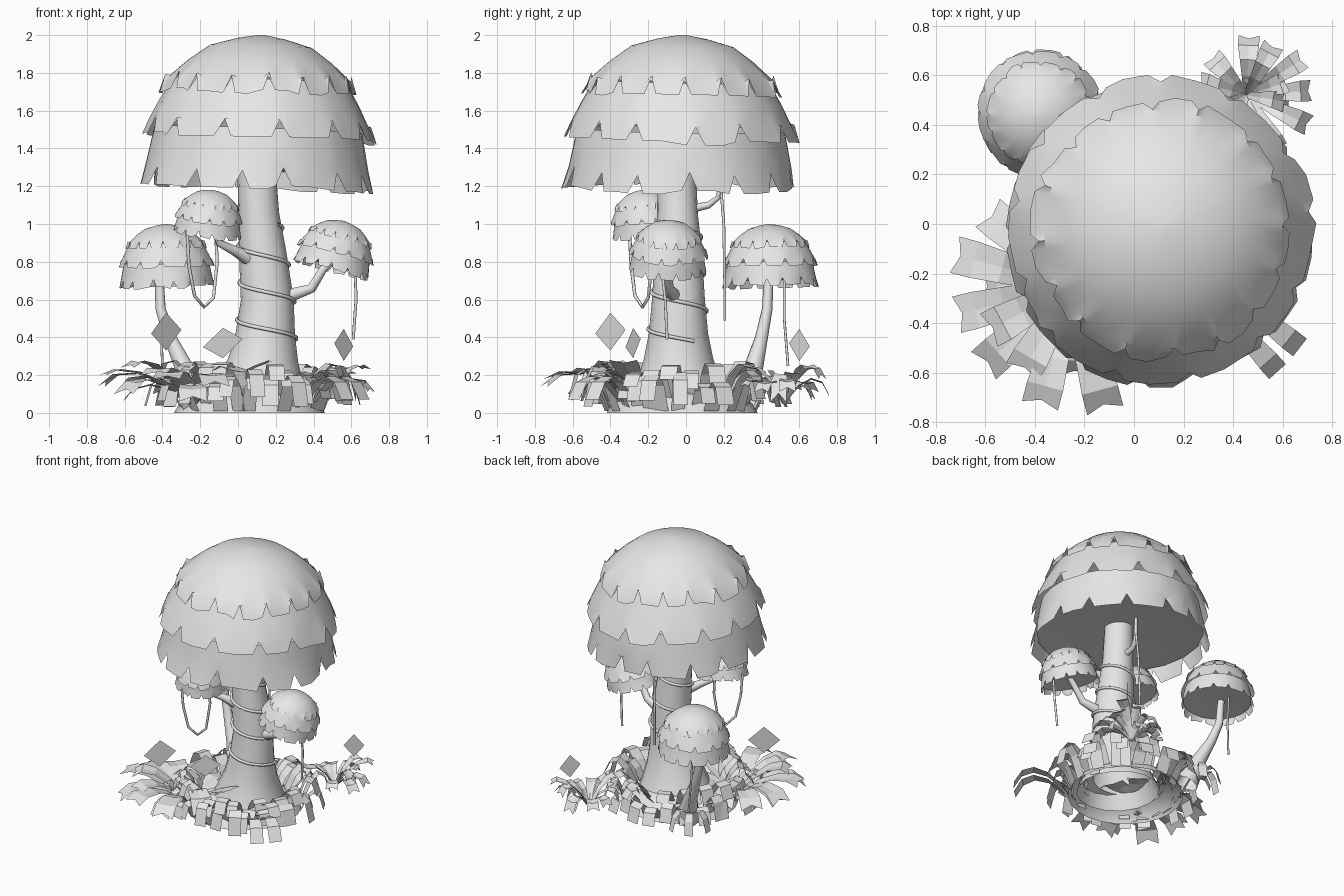
import bpy, bmesh, math, random
from mathutils import Vector, Euler

random.seed(4)
cube = bpy.data.objects.get("Cube")
if cube:
    bpy.data.objects.remove(cube, do_unlink=True)

GREY = bpy.data.materials.new("plain_grey")
GREY.use_nodes = True
GREY.diffuse_color = (0.8, 0.8, 0.8, 1)
GREY.node_tree.nodes["Principled BSDF"].inputs["Base Color"].default_value = (0.8, 0.8, 0.8, 1)


def add(name, mesh, smooth=None):
    mesh.materials.clear()
    mesh.materials.append(GREY)
    ob = bpy.data.objects.new(name, mesh)
    bpy.context.collection.objects.link(ob)
    if smooth:
        bpy.ops.object.select_all(action='DESELECT')
        ob.select_set(True)
        bpy.context.view_layer.objects.active = ob
        bpy.ops.object.shade_smooth_by_angle(angle=math.radians(smooth))
    return ob


def from_bmesh(name, bm, smooth=None):
    mesh = bpy.data.meshes.new(name)
    bm.to_mesh(mesh)
    bm.free()
    return add(name, mesh, smooth)


def tube(name, points, radii, sides=2):
    """Sweep a round section along a path with a radius at each point."""
    cu = bpy.data.curves.new(name, 'CURVE')
    cu.dimensions = '3D'
    cu.bevel_depth = 1
    cu.bevel_resolution = sides
    sp = cu.splines.new('POLY')
    sp.points.add(len(points) - 1)
    for i, (p, co) in enumerate(zip(sp.points, points)):
        p.co = (*co, 1)
        p.radius = radii[i] if isinstance(radii, (list, tuple)) else radii
    tmp = bpy.data.objects.new(name, cu)
    bpy.context.collection.objects.link(tmp)
    mesh = bpy.data.meshes.new_from_object(tmp.evaluated_get(bpy.context.evaluated_depsgraph_get()))
    bpy.data.objects.remove(tmp, do_unlink=True)
    return add(name, mesh, 50)


# Cap layers: (radius, depth below the top) and number of teeth
LAYERS = [
    ([(0.02, 0), (0.13, 0.02), (0.27, 0.06), (0.38, 0.14), (0.48, 0.23), (0.525, 0.31)], 16),
    ([(0.46, 0.24), (0.53, 0.36), (0.58, 0.46), (0.62, 0.55)], 13),
    ([(0.55, 0.5), (0.57, 0.6), (0.59, 0.7), (0.615, 0.81)], 14),
]


def cap(name, top, scale, tilt):
    """Three overlapping skirts with notched rims, closed by a shallow underside."""
    bm = bmesh.new()
    for profile, teeth in LAYERS:
        cols = []
        for k in range(teeth):
            jit, drop = random.uniform(-0.12, 0.12), random.uniform(-0.015, 0.015)
            for frac, notch in ((0, 0), (0.16, 1), (0.32, 0), (0.66, 0)):
                cols.append(((k + frac + jit) * math.tau / teeth, notch, drop))
        rings = []
        for j, (r, d) in enumerate(profile):
            ring = []
            for a, notch, drop in cols:
                rr, dd = r, d
                if j == len(profile) - 1:
                    rr += drop - 0.03 * notch
                    dd += drop - 0.095 * notch
                ring.append(bm.verts.new((rr * math.cos(a), rr * math.sin(a), -dd)))
            rings.append(ring)
        n = len(cols)
        for lo, hi in zip(rings[1:], rings):
            for i in range(n):
                bm.faces.new((lo[i], lo[(i + 1) % n], hi[(i + 1) % n], hi[i]))
        if profile is LAYERS[0][0]:
            bm.faces.new(rings[0])
    # Underside
    rim = [bm.verts.new((0.58 * math.cos(a), 0.58 * math.sin(a), -0.71))
           for a in (i * math.tau / 20 for i in range(20))]
    mid = bm.verts.new((0, 0, -0.66))
    for i in range(20):
        bm.faces.new((mid, rim[(i + 1) % 20], rim[i]))
    ob = from_bmesh(name, bm, 35)
    ob.location = top
    ob.scale = (scale,) * 3
    ob.rotation_euler = Euler([math.radians(t) for t in tilt])


cap("main_cap", (0.125, -0.018, 2.0), 1, (-1, 2, 0))
cap("back_cap", (-0.385, 0.44, 1.0), 0.41, (0, -2, 40))
cap("front_cap", (-0.135, -0.235, 1.18), 0.295, (9, -4, 70))
cap("side_cap", (0.565, -0.085, 1.015), 0.335, (0, 16, 10))

# Trunk, stems and branches
trunk_path = [(0.115, -0.035, 0.02), (0.12, -0.035, 0.14), (0.135, -0.04, 0.28), (0.145, -0.04, 0.42),
              (0.155, -0.04, 0.6), (0.13, -0.04, 0.85), (0.11, -0.045, 1.05), (0.095, -0.05, 1.35)]
trunk_radii = [0.29, 0.235, 0.185, 0.157, 0.14, 0.125, 0.108, 0.1]
tube("trunk", trunk_path, trunk_radii, 6)
tube("back_stem", [(-0.22, 0.3, 0.06), (-0.29, 0.36, 0.25), (-0.36, 0.4, 0.4), (-0.41, 0.43, 0.55),
                   (-0.42, 0.44, 0.76)], [0.085, 0.05, 0.034, 0.028, 0.024], 3)
tube("side_branch", [(0.2, -0.06, 0.6), (0.3, -0.07, 0.63), (0.39, -0.09, 0.66), (0.45, -0.1, 0.76),
                     (0.53, -0.09, 0.84)], [0.045, 0.034, 0.026, 0.022, 0.02], 3)
tube("front_branch", [(0.07, -0.1, 0.81), (-0.02, -0.15, 0.86), (-0.1, -0.21, 0.9), (-0.14, -0.24, 1.02)],
     [0.04, 0.026, 0.02, 0.018], 3)
tube("back_twig", [(0.11, 0.02, 1.08), (0.11, 0.12, 1.1), (0.13, 0.17, 1.14), (0.15, 0.2, 1.29)],
     [0.025, 0.018, 0.014, 0.01])

# Vine wound around the trunk
spiral = []
for i in range(61):
    z, a = 1.0 - 0.62 * i / 60, math.pi * 1.8 + 6.36 * math.pi * i / 60
    k = next(k for k in range(len(trunk_path) - 1) if trunk_path[k + 1][2] >= z)
    f = (z - trunk_path[k][2]) / (trunk_path[k + 1][2] - trunk_path[k][2])
    c = Vector(trunk_path[k]).lerp(Vector(trunk_path[k + 1]), f)
    r = trunk_radii[k] * (1 - f) + trunk_radii[k + 1] * f + 0.006
    spiral.append(c + Vector((r * math.cos(a), r * math.sin(a), 0)))
tube("trunk_vine", spiral, 0.01)

# Hanging vines
tube("loop_vine", [(-0.27, -0.3, 0.97), (-0.26, -0.29, 0.78), (-0.23, -0.27, 0.62), (-0.18, -0.23, 0.56),
                   (-0.13, -0.2, 0.61), (-0.11, -0.18, 0.8), (-0.12, -0.18, 0.98)], 0.009)
tube("back_vine", [(0.14, 0.18, 1.25), (0.13, 0.2, 1.0), (0.12, 0.205, 0.7), (0.12, 0.205, 0.49)], 0.008)
tube("side_vine", [(0.62, -0.13, 0.78), (0.625, -0.11, 0.6), (0.61, -0.1, 0.39)], 0.008)
tube("back_cap_vine", [(-0.42, 0.52, 0.75), (-0.41, 0.52, 0.5), (-0.4, 0.54, 0.25)], 0.007)

# Hollow ground mound
bm = bmesh.new()
rings = []
for r, z in ((0.22, 0.13), (0.3, 0.1), (0.37, 0.05), (0.4, 0.0)):
    rings.append([bm.verts.new((0.06 + r * math.cos(a), -0.02 + r * math.sin(a), z))
                  for a in (i * math.tau / 24 for i in range(24))])
for hi, lo in zip(rings, rings[1:]):
    for i in range(24):
        bm.faces.new((lo[i], lo[(i + 1) % 24], hi[(i + 1) % 24], hi[i]))
from_bmesh("ground_mound", bm, 40)


def blade(bm, base, az, length, width, rise, end_z, fork=0.0, fold=0.1, curl=1.3, rows=4, root=0.55):
    """Arching strip with a folded middle and an optional forked tip."""
    az = math.radians(az)
    out = Vector((math.cos(az), math.sin(az), 0))
    side = Vector((-out.y, out.x, 0))
    grid = []
    for i in range(rows + 1):
        row = []
        for s in (-1, 0, 1):
            t = i / rows
            if i == rows and s == 0:
                t -= fork
            z = base[2] + (end_z - base[2]) * t * t + 4 * rise * t * (1 - t)
            w = width * (root + (1 - root) * min(1, 1.4 * t)) / 2
            p = Vector((base[0], base[1], 0)) + out * length * (1 - (1 - t) ** curl) + side * s * w
            p.z = max(0.01, z - fold * width * (s == 0))
            row.append(bm.verts.new(p))
        grid.append(row)
    for a, b in zip(grid, grid[1:]):
        for c in (0, 1):
            bm.faces.new((a[c], b[c], b[c + 1], a[c + 1]))


def upright_leaf(bm, centre, across, height):
    """Diamond-shaped leaf standing on one corner."""
    c, u, v = Vector(centre), Vector(across), Vector((0, 0, height))
    bm.faces.new([bm.verts.new(p) for p in (c - v, c + u - v * 0.1, c + v, c - u + v * 0.1)])


def ring_point(r, az, z):
    return (0.07 + r * math.cos(math.radians(az)), -0.03 + r * math.sin(math.radians(az)), z)


# Grass rising from the mound rim and drooping outwards
bm = bmesh.new()
for count, start, reach, base_z, rise, end_z in ((24, 0.27, 0.22, 0.07, 0.15, 0.15),
                                                 (28, 0.37, 0.19, 0.01, 0.165, 0.06)):
    for k in range(count):
        az = (k + random.uniform(-0.35, 0.35)) * 360 / count
        blade(bm, ring_point(start + random.uniform(-0.03, 0.03), az, base_z), az + random.uniform(-18, 18),
              reach * random.uniform(0.75, 1.1), random.uniform(0.075, 0.1), rise * random.uniform(0.8, 1.25),
              end_z + random.uniform(-0.03, 0.03), fold=0, root=0.9)
for az in (-48, -38):
    blade(bm, ring_point(0.42, az, 0.06), az, 0.34, 0.09, 0.13, 0.07, fold=0)
for az in (60, 120, 180):
    blade(bm, (-0.29, 0.36, 0.1), az, 0.15, 0.06, 0.09, 0.03, fold=0)
from_bmesh("grass_ring", bm)

# Large forked-leaf plant at the front right corner: direction, length, rise, tip height
bm = bmesh.new()
for az, length, rise, tip in ((139, 0.45, 0.13, 0.12), (165, 0.49, 0.14, 0.14), (194, 0.48, 0.13, 0.2),
                              (222, 0.48, 0.12, 0.1), (255, 0.5, 0.13, 0.18), (285, 0.52, 0.14, 0.14),
                              (180, 0.36, 0.1, 0.06), (208, 0.38, 0.16, 0.24), (240, 0.4, 0.14, 0.2),
                              (272, 0.36, 0.1, 0.06), (320, 0.42, 0.18, 0.12), (110, 0.38, 0.13, 0.1),
                              (349, 0.44, 0.1, 0.28), (20, 0.42, 0.1, 0.08), (50, 0.45, 0.1, 0.08),
                              (80, 0.42, 0.1, 0.08)):
    blade(bm, (-0.25, -0.25, 0.05), az, length, 0.15, rise, tip, fork=0.1, fold=0.05)
upright_leaf(bm, (-0.38, -0.4, 0.43), (-0.08, -0.08, 0), 0.1)
upright_leaf(bm, (-0.08, -0.28, 0.37), (0.105, 0.04, 0.03), 0.08)
from_bmesh("large_leaf_plant", bm)

# Small forked-leaf plant at the back left corner
bm = bmesh.new()
for az, length in ((88, 0.24), (62, 0.23), (33, 0.27), (4, 0.26), (-26, 0.28), (133, 0.21), (-60, 0.25),
                   (165, 0.2), (205, 0.22), (245, 0.25), (18, 0.17), (75, 0.16), (-10, 0.18)):
    blade(bm, (0.455, 0.52, 0.05), az, length, 0.085, random.uniform(0.08, 0.16),
          random.uniform(0.05, 0.24), fork=0.1, root=0.3)
upright_leaf(bm, (0.56, 0.6, 0.36), (0.05, 0.055, 0), 0.085)
from_bmesh("small_leaf_plant", bm)
